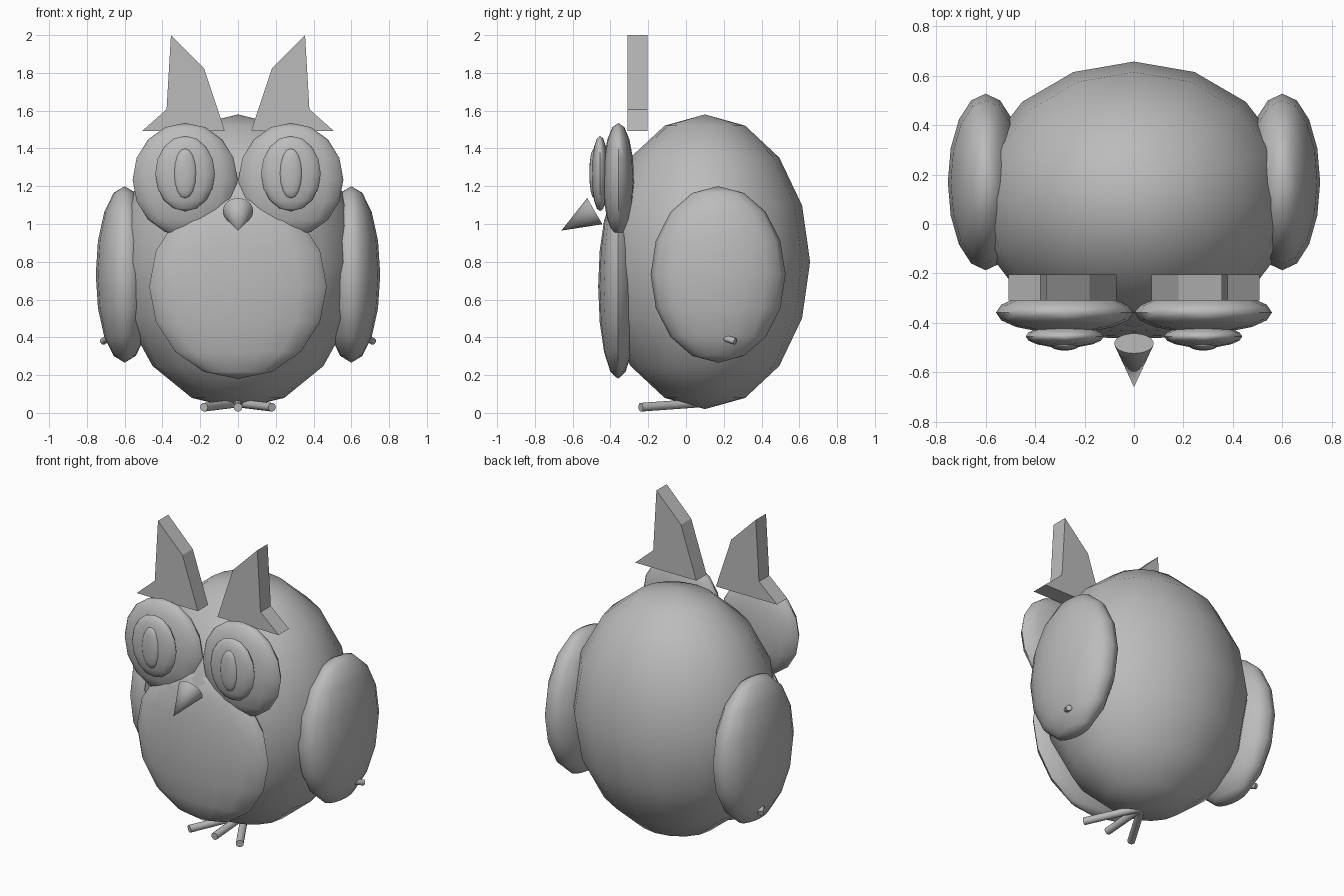
import bpy, math
from mathutils import Vector

if "Cube" in bpy.data.objects:
    bpy.data.objects.remove(bpy.data.objects["Cube"], do_unlink=True)

GREY = (0.5, 0.5, 0.5, 1)
grey = bpy.data.materials.new("plain grey")
grey.use_nodes = True
grey.diffuse_color = GREY
grey.node_tree.nodes["Principled BSDF"].inputs["Base Color"].default_value = GREY


def finish(name, smooth=None):
    ob = bpy.context.object
    ob.name = name
    ob.data.materials.append(grey)
    if smooth:
        bpy.ops.object.shade_smooth_by_angle(angle=math.radians(smooth))
    return ob


def ellipsoid(name, centre, radii):
    bpy.ops.mesh.primitive_uv_sphere_add(segments=16, ring_count=8, radius=1, location=centre)
    bpy.context.object.scale = radii
    bpy.ops.object.transform_apply(location=False, rotation=False, scale=True)
    return finish(name, 50)


def taper(name, start, end, r1, r2, sides=16):
    a, b = Vector(start), Vector(end)
    bpy.ops.mesh.primitive_cone_add(vertices=sides, radius1=r1, radius2=r2, depth=(b - a).length,
                                    location=(a + b) / 2,
                                    rotation=(b - a).to_track_quat('Z', 'Y').to_euler())
    return finish(name, 50)


def ear(name, side):
    outline = [(0.355, 2.0), (0.18, 1.825), (0.07, 1.493), (0.507, 1.493), (0.378, 1.607)]
    n = len(outline)
    verts = [(side * x, y, z) for y in (-0.31, -0.205) for x, z in outline]
    faces = [tuple(range(n)), tuple(range(2 * n - 1, n - 1, -1))]
    faces += [(i, i + n, (i + 1) % n + n, (i + 1) % n) for i in range(n)]
    if side > 0:
        faces = [f[::-1] for f in faces]
    mesh = bpy.data.meshes.new(name)
    mesh.from_pydata(verts, [], faces)
    mesh.materials.append(grey)
    bpy.context.collection.objects.link(bpy.data.objects.new(name, mesh))


# Torso, belly and beak
ellipsoid("body", (0, 0.10, 0.80), (0.64, 0.557, 0.78))
ellipsoid("belly", (0, -0.36, 0.67), (0.47, 0.105, 0.49))
taper("beak", (0, -0.483, 1.068), (0, -0.66, 0.965), 0.08, 0, 24)

# Paired parts
for label, s in (("left", 1), ("right", -1)):
    ellipsoid(label + "_eye_disc", (s * 0.28, -0.358, 1.235), (0.278, 0.083, 0.30))
    ellipsoid(label + "_eye", (s * 0.28, -0.455, 1.267), (0.158, 0.045, 0.20))
    ellipsoid(label + "_pupil", (s * 0.28, -0.487, 1.268), (0.062, 0.025, 0.132))
    ellipsoid(label + "_wing", (s * 0.60, 0.17, 0.733), (0.153, 0.357, 0.467))
    taper(label + "_wing_peg", (s * 0.66, 0.16, 0.415), (s * 0.715, 0.26, 0.378), 0.018, 0.018, 12)
    ear(label + "_ear", s)

# Toes fanning out from under the body
for label, x in (("left", 0.18), ("middle", 0), ("right", -0.18)):
    taper(label + "_toe", (0, 0.07, 0.052), (x, -0.24, 0.03), 0.023, 0.023)
